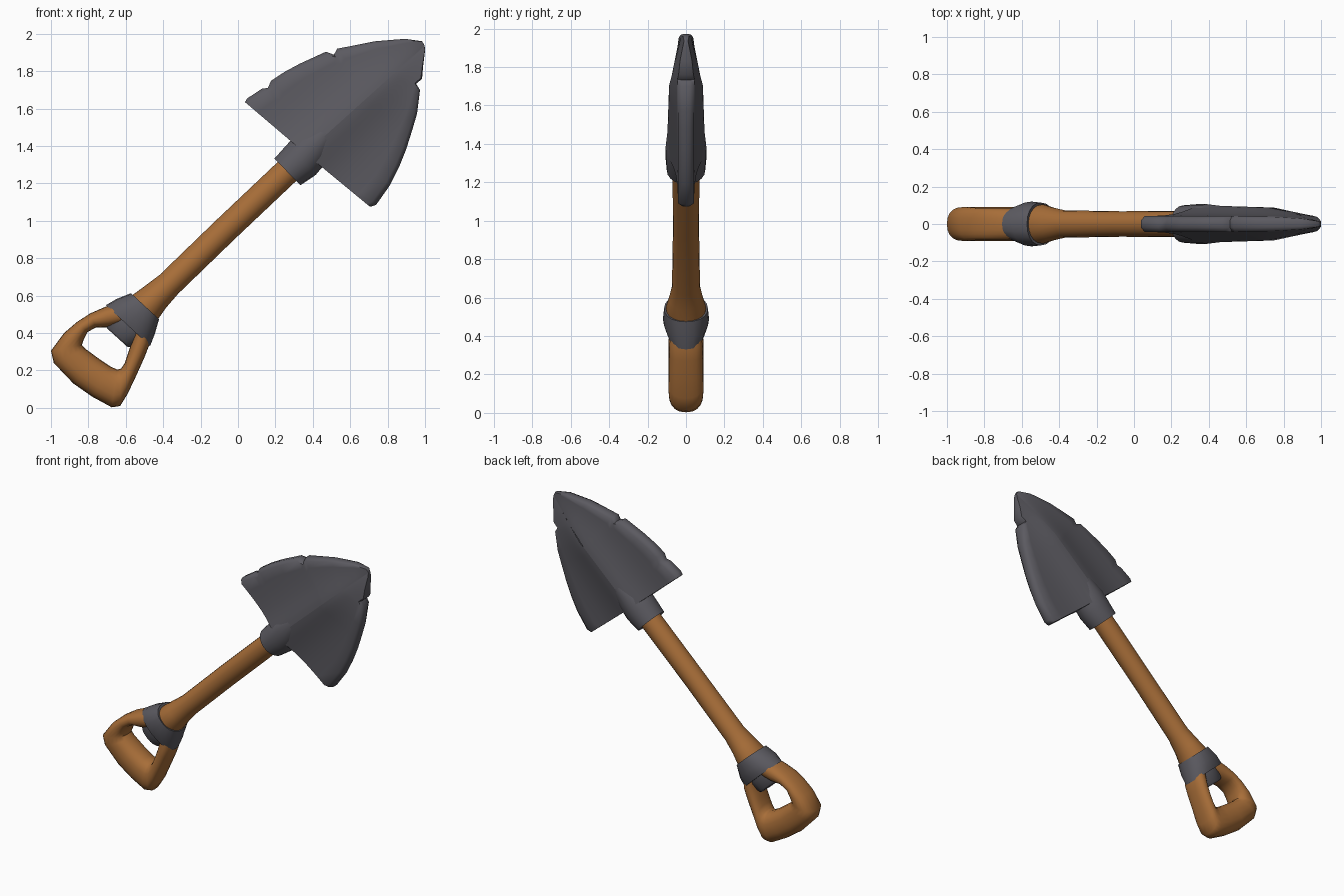
import bpy, bmesh, math
from mathutils import Vector


def material(name, rgb):
    m = bpy.data.materials.new(name)
    m.diffuse_color = (*rgb, 1)
    return m


WOOD = material("warm wood", (0.39, 0.155, 0.04))
METAL = material("dark metal", (0.105, 0.102, 0.118))


def finish(name, bm, mat, angle=50):
    bmesh.ops.remove_doubles(bm, verts=bm.verts, dist=0.0005)
    bmesh.ops.recalc_face_normals(bm, faces=bm.faces)
    me = bpy.data.meshes.new(name)
    bm.to_mesh(me)
    bm.free()
    me.materials.append(mat)
    ob = bpy.data.objects.new(name, me)
    bpy.context.collection.objects.link(ob)
    bpy.ops.object.select_all(action='DESELECT')
    ob.select_set(True)
    bpy.context.view_layer.objects.active = ob
    bpy.ops.object.shade_smooth_by_angle(angle=math.radians(angle))
    return ob


def loft(name, sections, mat, power=1.0, sides=20):
    """Oval rings; each section is (x, z, x, z, half depth) across the silhouette."""
    bm = bmesh.new()
    rings = []
    for ax, az, bx, bz, depth in sections:
        a, b = Vector((ax, 0, az)), Vector((bx, 0, bz))
        ring = []
        for i in range(sides):
            t = 2 * math.pi * i / sides
            c, s = math.cos(t), math.sin(t)
            c = math.copysign(abs(c) ** power, c)
            s = math.copysign(abs(s) ** power, s)
            ring.append(bm.verts.new((a + b) / 2 + (a - b) / 2 * c + Vector((0, depth * s, 0))))
        rings.append(ring)
    for r, q in zip(rings, rings[1:]):
        for i in range(sides):
            j = (i + 1) % sides
            bm.faces.new((r[i], r[j], q[j], q[i]))
    bm.faces.new(rings[0])
    bm.faces.new(rings[-1])
    return finish(name, bm, mat)


# D-shaped grip: outer edge, inner edge, half depth
loft("grip", [
    (-0.60, 0.57, -0.60, 0.45, 0.08), (-0.71, 0.54, -0.69, 0.43, 0.085),
    (-0.79, 0.505, -0.76, 0.43, 0.085), (-0.86, 0.46, -0.805, 0.405, 0.085),
    (-0.93, 0.40, -0.825, 0.365, 0.09), (-1.0, 0.305, -0.835, 0.335, 0.09),
    (-0.985, 0.24, -0.815, 0.315, 0.09), (-0.88, 0.13, -0.74, 0.26, 0.09),
    (-0.78, 0.06, -0.68, 0.22, 0.09), (-0.675, 0.003, -0.645, 0.205, 0.09),
    (-0.63, 0.01, -0.625, 0.21, 0.09), (-0.59, 0.075, -0.605, 0.24, 0.09),
    (-0.545, 0.17, -0.59, 0.285, 0.085), (-0.50, 0.27, -0.575, 0.33, 0.085),
    (-0.475, 0.335, -0.56, 0.39, 0.085), (-0.47, 0.39, -0.56, 0.45, 0.08)], WOOD, 0.85)

# Metal collar and the plug below it
loft("collar", [
    (-0.69, 0.535, -0.48, 0.34, 0.085), (-0.706, 0.549, -0.47, 0.33, 0.1),
    (-0.65, 0.582, -0.445, 0.395, 0.12), (-0.572, 0.613, -0.422, 0.474, 0.114),
    (-0.565, 0.60, -0.43, 0.478, 0.1)], METAL, 0.9)
loft("collar_plug", [
    (-0.68, 0.53, -0.50, 0.36, 0.075), (-0.71, 0.445, -0.575, 0.325, 0.07),
    (-0.70, 0.425, -0.59, 0.325, 0.06)], METAL, 0.9)

# Shaft flaring toward the collar
loft("shaft", [
    (-0.59, 0.575, -0.45, 0.445, 0.1), (-0.555, 0.61, -0.42, 0.485, 0.105),
    (-0.50, 0.65, -0.385, 0.535, 0.09), (-0.42, 0.71, -0.32, 0.61, 0.073),
    (-0.12, 1.0, -0.02, 0.90, 0.068), (0.25, 1.35, 0.35, 1.25, 0.07)], WOOD)

# Socket that melts into the blade ridge
loft("socket", [
    (0.207, 1.325, 0.325, 1.205, 0.085), (0.195, 1.333, 0.333, 1.19, 0.1),
    (0.255, 1.40, 0.415, 1.245, 0.106), (0.31, 1.46, 0.47, 1.31, 0.106),
    (0.39, 1.51, 0.52, 1.39, 0.098), (0.54, 1.62, 0.62, 1.54, 0.08)], METAL)

# Blade: two halves running from the central ridge out to a chipped edge
LEFT = [(0.037, 1.635), (0.05, 1.655), (0.128, 1.706), (0.16, 1.711), (0.176, 1.748), (0.25, 1.797),
        (0.33, 1.84), (0.47, 1.904), (0.513, 1.888), (0.53, 1.92), (0.733, 1.96),
        (0.893, 1.973), (0.985, 1.96), (0.998, 1.935)]
RIGHT = [(0.706, 1.075), (0.738, 1.085), (0.813, 1.191), (0.86, 1.285), (0.898, 1.379),
         (0.93, 1.48), (0.957, 1.572), (0.973, 1.70), (0.952, 1.732), (0.984, 1.759),
         (0.99, 1.83), (1.0, 1.91), (0.998, 1.935)]
ROOT, TIP = Vector((0.36, 1.36)), Vector((0.998, 1.935))
ACROSS = [0, 0.07, 0.14, 0.22, 0.32, 0.45, 0.6, 0.78, 0.94, 1]

bm = bmesh.new()
for outline in (LEFT, RIGHT):
    pts = [Vector(p) for p in outline]
    run = [0.0]
    for p, q in zip(pts, pts[1:]):
        run.append(run[-1] + (q - p).length)
    grids = {}
    for side in (-1, 1):
        rows = []
        for p, r in zip(pts, run):
            t = r / run[-1]
            axis = ROOT.lerp(TIP, t)
            ridge = 0.1 - 0.02 * t if t < 0.6 else 0.088 - 0.078 * ((t - 0.6) / 0.4) ** 1.2
            flat = 0.034 * (1 - t ** 4) + 0.008
            row = []
            for s in ACROSS:
                pos = axis.lerp(p, s)
                d = (pos - axis).length
                h = flat + max(ridge - flat, 0) * math.exp(-(d / 0.14) ** 1.6)
                if s == 1:
                    h *= 0.45
                row.append(bm.verts.new((pos.x, side * h, pos.y)))
            rows.append(row)
        for a, b in zip(rows, rows[1:]):
            for i in range(len(ACROSS) - 1):
                bm.faces.new((a[i], a[i + 1], b[i + 1], b[i]))
        grids[side] = rows
    f, k = grids[-1], grids[1]
    for i in range(len(pts) - 1):          # chipped rim
        bm.faces.new((f[i][-1], f[i + 1][-1], k[i + 1][-1], k[i][-1]))
    for i in range(len(ACROSS) - 1):       # rear shoulder edge
        bm.faces.new((f[0][i], f[0][i + 1], k[0][i + 1], k[0][i]))
finish("blade", bm, METAL, 60)
